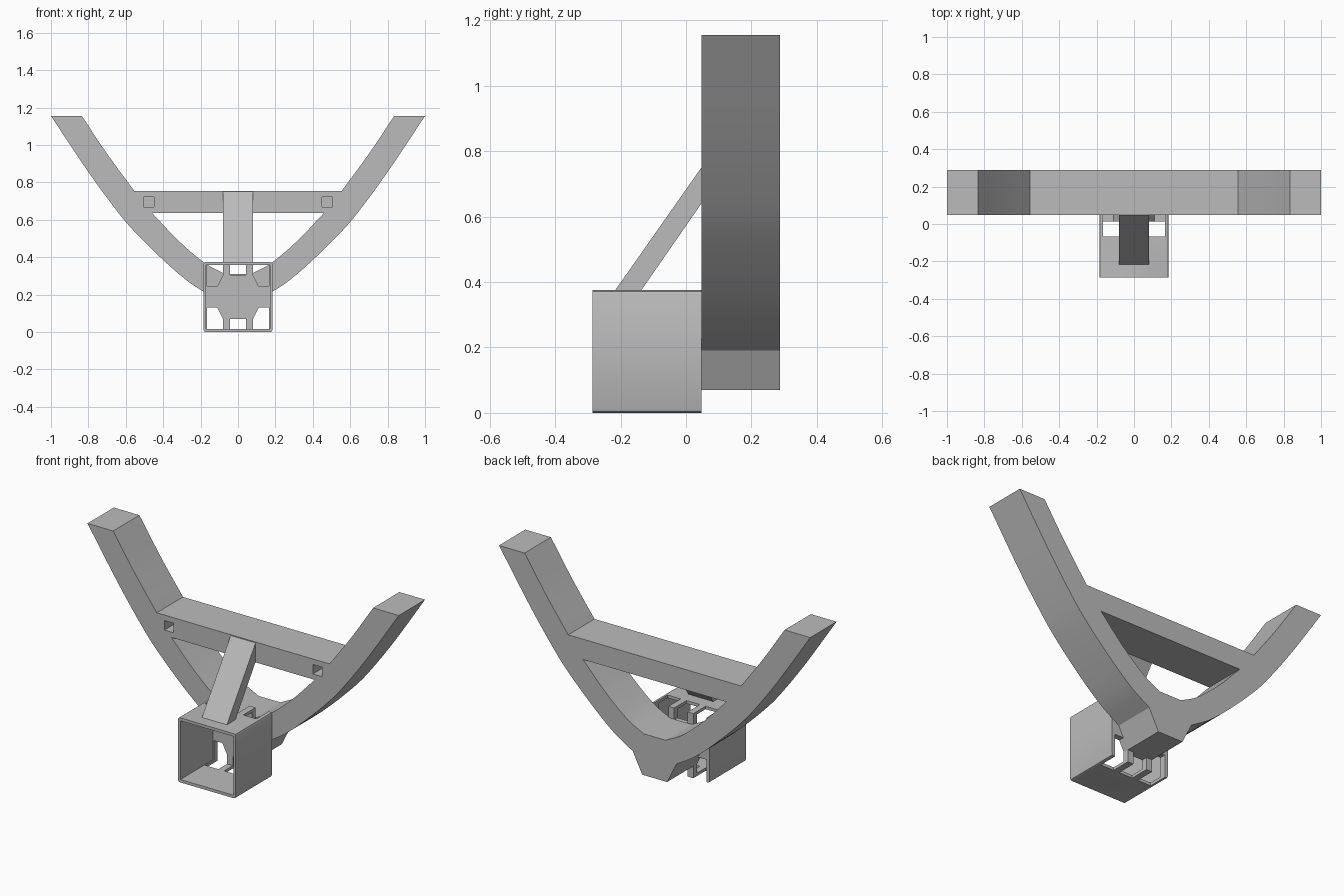
import bpy
import bmesh
from mathutils import Vector

cube = bpy.data.objects.get("Cube")
if cube:
    bpy.data.objects.remove(cube, do_unlink=True)

grey = bpy.data.materials.new("plain grey")
grey.use_nodes = True
COLOUR = (0.5, 0.5, 0.5, 1)
grey.diffuse_color = COLOUR
grey.node_tree.nodes["Principled BSDF"].inputs["Base Color"].default_value = COLOUR


def prism(name, outline, start, end, axis="Y"):
    """Extrude an outline along Y (points are x, z) or along X (points are y, z)."""
    place = (lambda p, d: (p[0], d, p[1])) if axis == "Y" else (lambda p, d: (d, p[0], p[1]))
    bm = bmesh.new()
    face = bm.faces.new([bm.verts.new(place(p, start)) for p in outline])
    ext = bmesh.ops.extrude_face_region(bm, geom=[face])
    moved = [v for v in ext["geom"] if isinstance(v, bmesh.types.BMVert)]
    shift = Vector(place((0, 0), end - start))
    bmesh.ops.translate(bm, verts=moved, vec=shift)
    bmesh.ops.recalc_face_normals(bm, faces=bm.faces)
    mesh = bpy.data.meshes.new(name)
    bm.to_mesh(mesh)
    bm.free()
    mesh.materials.append(grey)
    obj = bpy.data.objects.new(name, mesh)
    bpy.context.collection.objects.link(obj)
    return obj


def rect(x0, x1, z0, z1):
    return [(x0, z0), (x1, z0), (x1, z1), (x0, z1)]


def flip_x(points):
    return [(-x, z) for x, z in reversed(points)]


def cut(target, cutters):
    """Subtract the cutters and bake the result."""
    bpy.ops.object.select_all(action="DESELECT")
    bpy.context.view_layer.objects.active = target
    target.select_set(True)
    for c in cutters:
        mod = target.modifiers.new("cut", "BOOLEAN")
        mod.operation = "DIFFERENCE"
        mod.solver = "EXACT"
        mod.object = c
        bpy.ops.object.modifier_apply(modifier=mod.name)
        bpy.data.objects.remove(c, do_unlink=True)
    bpy.ops.object.shade_smooth_by_angle(angle=0.45)


def spline(points, steps=5):
    """Smooth curve through the points."""
    p = [Vector(q) for q in points]
    p = [2 * p[0] - p[1]] + p + [2 * p[-1] - p[-2]]
    out = []
    for a, b, c, d in zip(p, p[1:], p[2:], p[3:]):
        for i in range(steps):
            t = i / steps
            out.append(tuple(0.5 * (2 * b + (c - a) * t + (2 * a - 5 * b + 4 * c - d) * t ** 2
                                    + (3 * b - a - 3 * c + d) * t ** 3)))
    return out + [tuple(p[-2])]


# Curved yoke with a cross bar
BACK, FRONT = 0.288, 0.047
outer = spline([(0.14, 0.19), (0.26, 0.265), (0.40, 0.385), (0.561, 0.545),
                (0.667, 0.673), (0.81, 0.87), (1.0, 1.155)])
tip = spline([(0.835, 1.155), (0.70, 0.953), (0.555, 0.755)])
right_side = [(0.08, 0.07)] + outer + tip
yoke = prism("yoke_frame", right_side + flip_x(right_side), FRONT, BACK)

inner = spline([(0.07, 0.31), (0.18, 0.37), (0.32, 0.49), (0.46, 0.637)])
cutters = [prism("opening_cutter", inner + flip_x(inner), FRONT - 0.1, BACK + 0.1)]
for s in (-1, 1):
    cx = s * 0.477
    cutters.append(prism("socket_cutter", rect(cx - 0.029, cx + 0.029, 0.668, 0.723),
                         FRONT - 0.1, FRONT + 0.1))
cut(yoke, cutters)

# Square socket tube with softened corners
W, H, R = 0.185, 0.375, 0.012
corner = [(W, R), (W, H - R), (W - 0.3 * R, H - 0.3 * R), (W - R, H)]
half = [(W - R, 0), (W - 0.3 * R, 0.3 * R)] + corner
tube = prism("socket_tube", half + flip_x(half), -0.286, FRONT)
cutters = [prism("cavity_cutter", rect(-0.17, 0.17, 0.017, H - 0.017), -0.4, 0.014)]

# Rear wall cut-outs, which also open the top and bottom walls
pocket = [(0.08, -0.05), (0.165, -0.05), (0.165, 0.13), (0.11, 0.13), (0.08, 0.07)]
for shape in (pocket, flip_x(pocket), rect(-0.043, 0.043, -0.05, 0.07)):
    upper = [(x, H - z) for x, z in reversed(shape)]
    for outline in (shape, upper):
        cutters.append(prism("slot_cutter", outline, -0.066, FRONT + 0.1))
cut(tube, cutters)

# Slanted brace from tube to cross bar
prism("diagonal_brace", [(-0.22, 0.37), (-0.14, 0.37), (FRONT, 0.64), (FRONT, 0.75)],
      -0.08, 0.08, axis="X")
